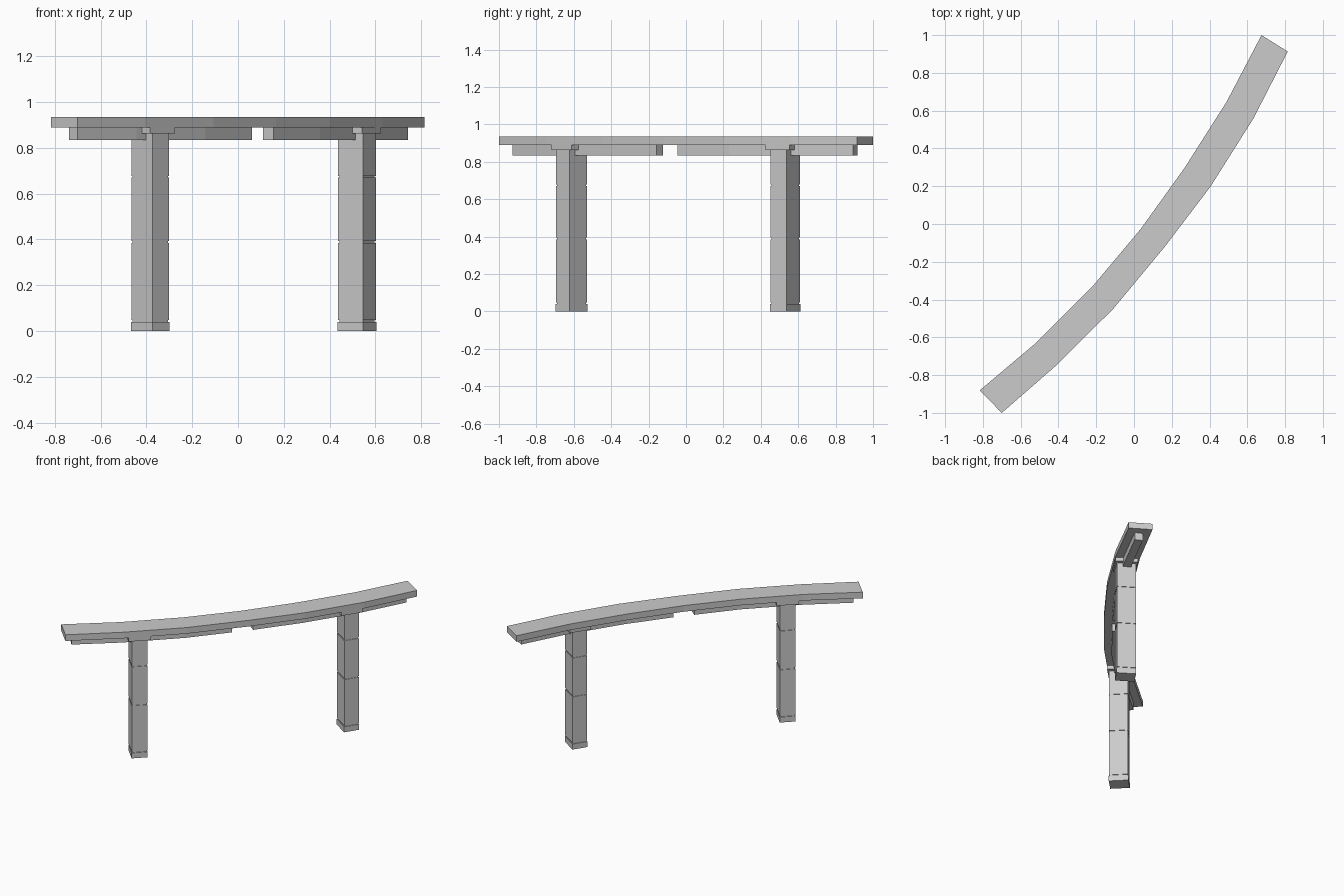
import bpy, bmesh, math
from mathutils import Vector, Matrix

if "Cube" in bpy.data.objects:
    bpy.data.objects.remove(bpy.data.objects["Cube"])

stone = bpy.data.materials.new("light grey")
stone.diffuse_color = (0.6, 0.6, 0.6, 1)
stone.use_nodes = True
stone.node_tree.nodes["Principled BSDF"].inputs["Base Color"].default_value = stone.diffuse_color


def finish(name, bm):
    bmesh.ops.recalc_face_normals(bm, faces=bm.faces)
    me = bpy.data.meshes.new(name)
    bm.to_mesh(me)
    bm.free()
    me.materials.append(stone)
    ob = bpy.data.objects.new(name, me)
    bpy.context.collection.objects.link(ob)
    return ob


def strip(name, left, right, z0, z1):
    """Flat slab between two plan outlines running side by side."""
    bm = bmesh.new()
    rings = []
    for l, r in zip(left, right):
        rings.append([bm.verts.new((p[0], p[1], z))
                      for p, z in ((l, z0), (r, z0), (r, z1), (l, z1))])
    for a, b in zip(rings, rings[1:]):
        for i in range(4):
            j = (i + 1) % 4
            bm.faces.new((a[i], a[j], b[j], b[i]))
    bm.faces.new(rings[0])
    bm.faces.new(rings[-1])
    return finish(name, bm)


def add_box(bm, cx, cy, angle, length, width, z0, z1):
    m = (Matrix.Translation((cx, cy, (z0 + z1) / 2))
         @ Matrix.Rotation(angle, 4, 'Z')
         @ Matrix.Diagonal((length, width, z1 - z0, 1)))
    bmesh.ops.create_cube(bm, size=1, matrix=m)


# Curved top slab
outer = [(-0.817, -0.881), (-0.516, -0.627), (-0.216, -0.326), (0.035, -0.027),
         (0.267, 0.296), (0.489, 0.645), (0.675, 1.0)]
inner = [(-0.700, -1.0), (-0.407, -0.745), (-0.108, -0.447), (0.165, -0.118),
         (0.405, 0.198), (0.632, 0.558), (0.814, 0.913)]
strip("top_slab", outer, inner, 0.89, 0.935)

# Narrow rails under the slab, following its centre line
mid = [(Vector(a) + Vector(b)) / 2 for a, b in zip(outer, inner)]


def rail(name, path, half=0.028):
    left, right = [], []
    for i, p in enumerate(path):
        t = (path[min(i + 1, len(path) - 1)] - path[max(i - 1, 0)]).normalized()
        n = Vector((-t.y, t.x)) * half
        left.append(p + n)
        right.append(p - n)
    strip(name, left, right, 0.835, 0.891)


rail("front_rail", [Vector((-0.72, -0.906)), mid[1], mid[2], Vector((0.04, -0.14))])
rail("back_rail", [Vector((0.132, -0.028)), mid[4], mid[5], Vector((0.717, 0.905))])

# Posts: stacked blocks with shallow grooves, a foot and a cap plate
for name, cx, cy, deg in (("front", -0.383, -0.612, 44.5), ("back", 0.52, 0.53, 57)):
    ang = math.radians(deg)
    bm = bmesh.new()
    for z0, z1 in ((0.048, 0.385), (0.394, 0.67), (0.678, 0.865)):
        add_box(bm, cx, cy, ang, 0.104, 0.13, z0, z1)
    finish(name + "_post_blocks", bm)
    bm = bmesh.new()
    add_box(bm, cx, cy, ang, 0.096, 0.122, 0.03, 0.86)
    finish(name + "_post_core", bm)
    bm = bmesh.new()
    add_box(bm, cx, cy, ang, 0.107, 0.133, 0, 0.04)
    finish(name + "_post_foot", bm)
    bm = bmesh.new()
    add_box(bm, cx, cy, ang, 0.152, 0.152, 0.862, 0.891)
    finish(name + "_post_cap", bm)
